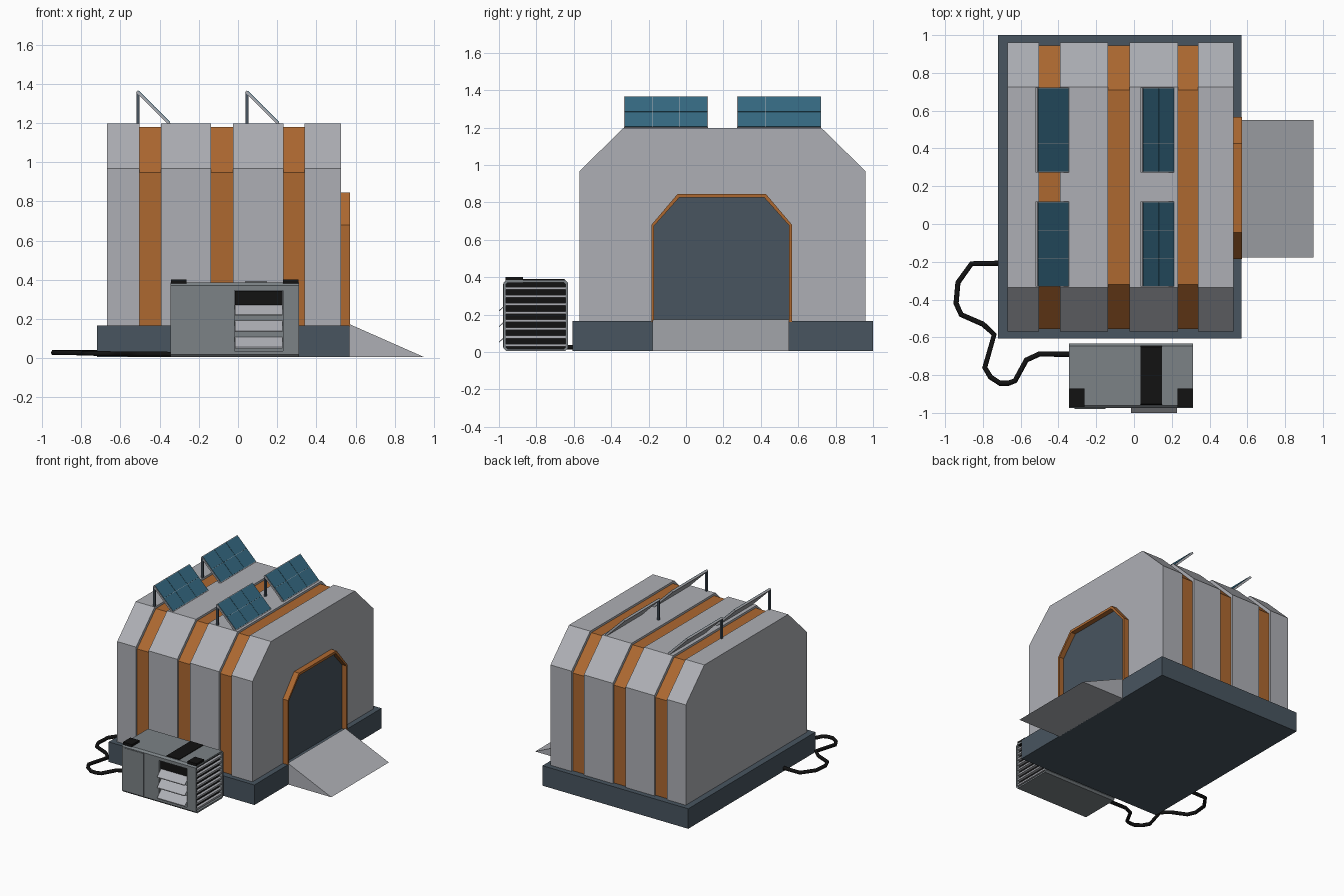
import bpy, bmesh, math

if "Cube" in bpy.data.objects:
    bpy.data.objects.remove(bpy.data.objects["Cube"])


def material(name, rgb):
    m = bpy.data.materials.new(name)
    m.diffuse_color = (*rgb, 1)
    m.use_nodes = True
    m.node_tree.nodes["Principled BSDF"].inputs["Base Color"].default_value = m.diffuse_color
    return m


LIGHT = material("light_grey", (0.42, 0.43, 0.46))
ORANGE = material("orange", (0.42, 0.14, 0.03))
SLATE = material("slate", (0.065, 0.09, 0.115))
BLUE = material("solar_blue", (0.035, 0.14, 0.22))
GREY = material("machine_grey", (0.2, 0.225, 0.24))
BLACK = material("black", (0.006, 0.006, 0.006))


def make(name, verts, faces, mat):
    bm = bmesh.new()
    vs = [bm.verts.new(v) for v in verts]
    for f in faces:
        bm.faces.new([vs[i] for i in f])
    bmesh.ops.recalc_face_normals(bm, faces=bm.faces)
    me = bpy.data.meshes.new(name)
    bm.to_mesh(me)
    bm.free()
    ob = bpy.data.objects.new(name, me)
    bpy.context.collection.objects.link(ob)
    me.materials.append(mat)
    return ob


def prism(name, prof, x0, x1, mat):
    """Extrude a (y, z) profile along x."""
    n = len(prof)
    verts = [(x, y, z) for x in (x0, x1) for y, z in prof]
    faces = [range(n), range(n, 2 * n)]
    faces += [(i, (i + 1) % n, n + (i + 1) % n, n + i) for i in range(n)]
    return make(name, verts, faces, mat)


def ring(name, outer, inner, x0, x1, mat, closed):
    """Frame between two (y, z) outlines, extruded along x."""
    n = len(outer)
    verts = [(x, y, z) for x in (x0, x1) for p in (outer, inner) for y, z in p]
    faces = []
    for i in range(n if closed else n - 1):
        j = (i + 1) % n
        for a, b in ((0, n), (2 * n, 3 * n), (0, 2 * n), (n, 3 * n)):
            faces.append((a + i, a + j, b + j, b + i))
    if not closed:
        faces += [(i, n + i, 3 * n + i, 2 * n + i) for i in (0, n - 1)]
    return make(name, verts, faces, mat)


def box(name, x0, x1, y0, y1, z0, z1, mat):
    return prism(name, [(y0, z0), (y1, z0), (y1, z1), (y0, z1)], x0, x1, mat)


def arch(y0, y1, z0, zs, z1, cut):
    """Open arch outline with cut upper corners."""
    return [(y0, z0), (y0, zs), (y0 + cut, z1), (y1 - cut, z1), (y1, zs), (y1, z0)]


def octagon(y0, y1, z0, z1, c):
    return [(y0, z0 + c), (y0, z1 - c), (y0 + c, z1), (y1 - c, z1),
            (y1, z1 - c), (y1, z0 + c), (y1 - c, z0), (y0 + c, z0)]


# Foundation
box("foundation", -0.72, 0.57, -0.607, 1.0, 0.005, 0.165, SLATE)

# Hall: thick grey sections with recessed orange ribs between them
shell = arch(-0.57, 0.96, 0.16, 0.967, 1.197, 0.235)
rib = arch(-0.555, 0.945, 0.16, 0.947, 1.18, 0.235)
for i, (a, b) in enumerate([(-0.67, -0.503), (-0.393, -0.138), (-0.025, 0.232), (0.34, 0.527)]):
    prism(f"hall_section_{i}", shell, a, b, LIGHT)
for i, (a, b) in enumerate([(-0.503, -0.393), (-0.138, -0.025), (0.232, 0.34)]):
    prism(f"orange_rib_{i}", rib, a, b, ORANGE)

# Doorway with frame, door and loading ramp
outer = arch(-0.185, 0.567, 0.16, 0.68, 0.845, 0.14)
inner = arch(-0.17, 0.552, 0.16, 0.675, 0.825, 0.133)
ring("door_frame", outer, inner, 0.52, 0.572, ORANGE, False)
prism("door", inner, 0.52, 0.532, SLATE)
make("ramp", [(x, y, z) for y in (-0.178, 0.55)
              for x, z in ((0.565, 0.005), (0.95, 0.005), (0.565, 0.175))],
     [(0, 1, 2), (3, 4, 5), (0, 1, 4, 3), (1, 2, 5, 4), (2, 0, 3, 5)], LIGHT)

# Tilted solar panels, each with six cells and one post
for x in (-0.512, 0.045):
    for y in (-0.332, 0.273):
        tag = f"{'left' if x < 0 else 'right'}_{'front' if y < 0 else 'back'}"
        parts = [box(f"solar_frame_{tag}", 0, 0.237, 0, 0.45, -0.014, 0, LIGHT)]
        for r in range(2):
            for c in range(3):
                cx, cy = 0.005 + r * 0.1145, 0.005 + c * 0.1475
                parts.append(box(f"solar_cell_{tag}_{r}{c}", cx, cx + 0.1125,
                                 cy, cy + 0.1455, -0.002, 0.003, BLUE))
        for p in parts:
            p.location = (x, y, 1.367)
            p.rotation_euler = (0, math.radians(45), 0)
        box(f"solar_post_{tag}", x - 0.006, x + 0.009, y, y + 0.015, 1.17, 1.355, SLATE)

# Generator body, with a notched bay for the front louvres
Y0, Y1, Z0, Z1 = -0.975, -0.632, 0.005, 0.385
body = octagon(Y0, Y1, Z0, Z1, 0.014)
bay = [(Y0, 0.019), (Y0, 0.035), (-0.94, 0.035), (-0.94, 0.345), (Y0, 0.345)] + body[1:]
prism("generator_body", body, -0.345, -0.018, GREY)
prism("generator_bay", bay, -0.018, 0.23, GREY)
prism("generator_end", body, 0.23, 0.285, GREY)
box("generator_front_panel", -0.315, -0.15, Y0 - 0.004, Y0 + 0.01, 0.025, 0.365, GREY)
box("intake_slot", -0.016, 0.228, -0.955, -0.935, 0.272, 0.343, BLACK)
for i, z in enumerate((0.217, 0.133, 0.05)):
    prism(f"louvre_flap_{i}", [(-1.0, z), (-0.94, z + 0.052), (-0.94, z + 0.058), (-1.0, z + 0.006)],
          -0.016, 0.228, LIGHT)

# Vent with slats on the generator's right end
ring("vent_frame", body, octagon(Y0 + 0.012, Y1 - 0.012, Z0 + 0.012, Z1 - 0.012, 0.01),
     0.285, 0.312, GREY, True)
box("vent_backing", 0.28, 0.288, Y0 + 0.01, Y1 - 0.01, Z0 + 0.01, Z1 - 0.01, BLACK)
for i in range(8):
    z = 0.03 + i * 0.0435
    box(f"vent_slat_{i}", 0.286, 0.31, Y0 + 0.01, Y1 - 0.01, z, z + 0.014, LIGHT)

# Black details on the generator's top
for side, x in (("left", -0.342), ("right", 0.23)):
    box(f"corner_cap_{side}", x, x + 0.08, -0.965, -0.872, 0.37, 0.402, BLACK)
prism("top_grille", octagon(-0.96, -0.642, 0.36, 0.39, 0.008), 0.035, 0.148, BLACK)

# Hose lying on the ground from the generator to the foundation
path = [(-0.34, -0.69), (-0.5, -0.688), (-0.57, -0.72), (-0.63, -0.83), (-0.665, -0.843),
        (-0.71, -0.843), (-0.76, -0.81), (-0.79, -0.76), (-0.74, -0.585), (-0.8, -0.53),
        (-0.915, -0.48), (-0.942, -0.42), (-0.932, -0.31), (-0.86, -0.21), (-0.715, -0.208)]
cu = bpy.data.curves.new("hose", 'CURVE')
cu.dimensions = '3D'
cu.bevel_depth = 0.014
cu.bevel_resolution = 1
cu.use_fill_caps = True
sp = cu.splines.new('POLY')
sp.points.add(len(path) - 1)
for i, (pt, (x, y)) in enumerate(zip(sp.points, path)):
    pt.co = (x, y, 0.02 + 0.01 * i / (len(path) - 1), 1)
cu.materials.append(BLACK)
bpy.context.collection.objects.link(bpy.data.objects.new("hose", cu))
